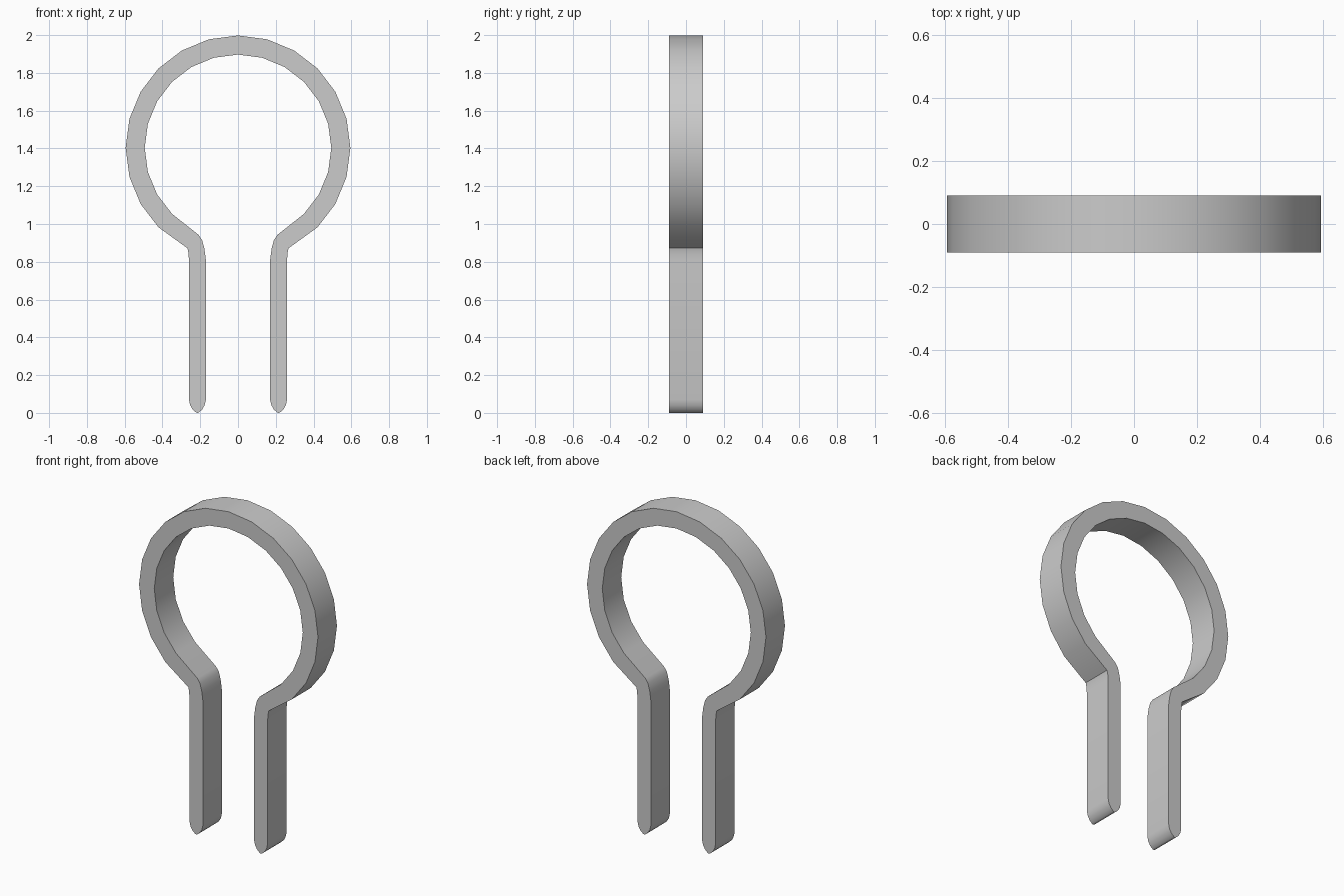
import bpy, bmesh
from math import sin, cos, radians

if "Cube" in bpy.data.objects:
    bpy.data.objects.remove(bpy.data.objects["Cube"])

HALF_DEPTH = 0.09
CENTRE_Z, R_IN, R_OUT = 1.403, 0.494, 0.595


def ring_point(radius, deg):
    return (radius * sin(radians(deg)), CENTRE_Z + radius * cos(radians(deg)))


# Right half as inner/outer point pairs: ring from the top down (24-sided)
pairs = [(ring_point(R_IN, a), ring_point(R_OUT, a)) for a in range(0, 136, 15)]
# Bend, straight leg and tapered tip
pairs += [
    ((0.208, 0.942), (0.268, 0.872)),
    ((0.19, 0.915), (0.266, 0.865)),
    ((0.178, 0.87), (0.262, 0.845)),
    ((0.17, 0.81), (0.26, 0.81)),
    ((0.17, 0.07), (0.26, 0.07)),
    ((0.177, 0.04), (0.253, 0.04)),
    ((0.19, 0.018), (0.24, 0.018)),
    ((0.208, 0.002), (0.222, 0.002)),
]

bm = bmesh.new()
rows = [[bm.verts.new((x, -HALF_DEPTH, z)) for x, z in pair] for pair in pairs]
for (a, b), (c, d) in zip(rows, rows[1:]):
    bm.faces.new((a, b, d, c))
# Blunt end of the tip
tip = bm.verts.new((0.215, -HALF_DEPTH, 0))
bm.faces.new((rows[-1][0], rows[-1][1], tip))

# Mirror the half, then give the strip its depth
geom = bm.verts[:] + bm.edges[:] + bm.faces[:]
bmesh.ops.mirror(bm, geom=geom, axis='X', merge_dist=0.0001)
bmesh.ops.remove_doubles(bm, verts=bm.verts, dist=0.0001)
front = bm.faces[:]
ext = bmesh.ops.extrude_face_region(bm, geom=front, use_keep_orig=True)
for v in ext["geom"]:
    if isinstance(v, bmesh.types.BMVert):
        v.co.y = HALF_DEPTH
bmesh.ops.recalc_face_normals(bm, faces=bm.faces)

mesh = bpy.data.meshes.new("ring_clip")
bm.to_mesh(mesh)
bm.free()
clip = bpy.data.objects.new("ring_clip", mesh)
bpy.context.collection.objects.link(clip)

# Smooth rim with crisp front and back edges
bpy.context.view_layer.objects.active = clip
clip.select_set(True)
bpy.ops.object.shade_smooth_by_angle(angle=radians(35))
